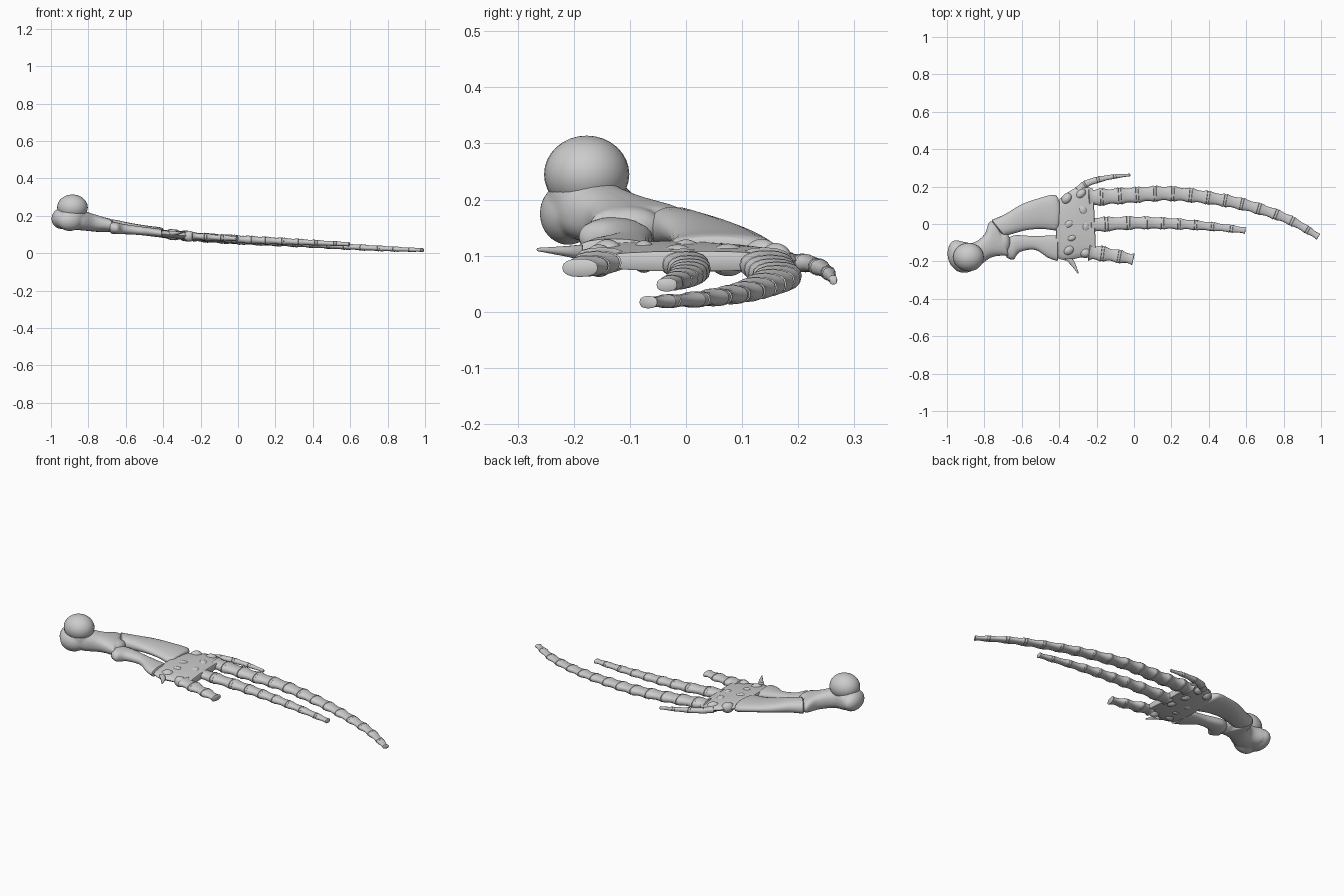
import bpy, bmesh, math
from mathutils import Vector

cube = bpy.data.objects.get("Cube")
if cube:
    bpy.data.objects.remove(cube)

bone = bpy.data.materials.new("pale grey bone")
bone.use_nodes = True
bone.diffuse_color = (0.6, 0.6, 0.6, 1)
bsdf = next(n for n in bone.node_tree.nodes if n.type == 'BSDF_PRINCIPLED')
bsdf.inputs["Base Color"].default_value = bone.diffuse_color
bsdf.inputs["Roughness"].default_value = 0.7


def finish(bm, name, angle=45):
    bmesh.ops.recalc_face_normals(bm, faces=bm.faces)
    mesh = bpy.data.meshes.new(name)
    bm.to_mesh(mesh)
    bm.free()
    mesh.materials.append(bone)
    ob = bpy.data.objects.new(name, mesh)
    bpy.context.collection.objects.link(ob)
    bpy.ops.object.select_all(action='DESELECT')
    ob.select_set(True)
    bpy.context.view_layer.objects.active = ob
    bpy.ops.object.shade_smooth_by_angle(angle=math.radians(angle))
    return ob


def spline(points, t):
    """Catmull-Rom value at t in 0..1 through tuples of any length."""
    n = len(points) - 1
    i = min(int(t * n), n - 1)
    u = t * n - i
    p0, p1, p2, p3 = (points[min(max(i + k, 0), n)] for k in (-1, 0, 1, 2))
    return [b + 0.5 * u * (c - a + u * (2*a - 5*b + 4*c - d + u * (3*(b - c) + d - a)))
            for a, b, c, d in zip(p0, p1, p2, p3)]


def skin(bm, rings, sides=20, power=0.85):
    """Skin rounded sections (centre, width vector, half thickness)."""
    # round the ends off with one smaller ring each
    def cap(end, inner):
        push = (end[0] - inner[0]).normalized() * end[2] * 0.15
        return (end[0] + push, end[1] * 0.85, end[2] * 0.8)
    rings = [cap(rings[0], rings[1])] + rings + [cap(rings[-1], rings[-2])]
    loops = []
    for c, w, t in rings:
        loop = []
        for k in range(sides):
            a = math.tau * k / sides
            cu, su = math.cos(a), math.sin(a)
            loop.append(bm.verts.new(
                c + w * math.copysign(abs(cu) ** power, cu)
                + Vector((0, 0, t * math.copysign(abs(su) ** power, su)))))
        loops.append(loop)
    for a, b in zip(loops, loops[1:]):
        for k in range(sides):
            j = (k + 1) % sides
            bm.faces.new((a[k], a[j], b[j], b[k]))
    bm.faces.new(loops[0])
    bm.faces.new(loops[-1])


def plate_bone(bm, stations, steps=24):
    """Bone from stations: upper edge x, y, lower edge x, y, z, half thickness."""
    rings = []
    for s in range(steps + 1):
        xa, ya, xb, yb, z, t = spline(stations, s / steps)
        rings.append((Vector(((xa + xb) / 2, (ya + yb) / 2, z)),
                      Vector(((xa - xb) / 2, (ya - yb) / 2, 0)), t))
    skin(bm, rings)


def ellipsoid(bm, centre, radii, turn=0):
    made = bmesh.ops.create_uvsphere(bm, u_segments=28, v_segments=16, radius=1)
    c, s = math.cos(turn), math.sin(turn)
    for v in made["verts"]:
        x, y, z = (a * b for a, b in zip(v.co, radii))
        v.co = Vector(centre) + Vector((x * c - y * s, x * s + y * c, z))


def digit(name, path, count, waist=0.8):
    """Row of waisted finger bones along stations x, y, z, half width, half thickness."""
    def frame(t):
        x, y, z, w, h = spline(path, t)
        a = Vector(spline(path, max(t - 0.01, 0))[:2])
        b = Vector(spline(path, min(t + 0.01, 1))[:2])
        d = (b - a).normalized()
        return Vector((x, y, z)), Vector((-d.y, d.x, 0)) * w, h
    bm = bmesh.new()
    for i in range(count):
        rings = []
        for k in range(9):
            u = k / 8
            c, w, h = frame((i + 0.04 + 0.84 * u) / count)
            s = waist + (1 - waist) * abs(2 * u - 1) ** 1.8
            rings.append((c, w * s, h * s))
        skin(bm, rings, 16)
        # thin joint pad before the next bone
        if i < count - 1:
            pad = []
            for u in (0.9, 0.96, 1.02):
                c, w, h = frame((i + u) / count)
                pad.append((c, w * 0.93, h * 0.93))
            skin(bm, pad, 16)
    finish(bm, name)


# Upper arm: shaft and knobs fused into one smooth body
bm = bmesh.new()
plate_bone(bm, [(-0.93, -0.09, -0.90, -0.245, 0.185, 0.055),
                (-0.86, -0.10, -0.83, -0.225, 0.178, 0.055),
                (-0.80, -0.055, -0.765, -0.18, 0.165, 0.048),
                (-0.775, 0.01, -0.70, -0.17, 0.155, 0.042),
                (-0.745, 0.015, -0.67, -0.175, 0.15, 0.038)])
ellipsoid(bm, (-0.885, -0.177, 0.20), (0.074, 0.069, 0.075))
ellipsoid(bm, (-0.945, -0.165, 0.185), (0.052, 0.08, 0.055), 0.1)
ellipsoid(bm, (-0.90, -0.21, 0.175), (0.07, 0.05, 0.056), 0.2)
ellipsoid(bm, (-0.70, -0.10, 0.152), (0.04, 0.06, 0.036))
humerus = finish(bm, "upper_arm_bone", 180)
remesh = humerus.modifiers.new("fuse", 'REMESH')
remesh.mode = 'VOXEL'
remesh.voxel_size = 0.006
remesh.use_smooth_shade = True
smooth = humerus.modifiers.new("soften", 'SMOOTH')
smooth.iterations = 6

# Ball of the shoulder joint
bm = bmesh.new()
ellipsoid(bm, (-0.885, -0.177, 0.245), (0.082, 0.076, 0.069))
finish(bm, "shoulder_ball")

# Forearm bones
bm = bmesh.new()
plate_bone(bm, [(-0.76, 0.022, -0.69, -0.065, 0.15, 0.037),
                (-0.69, 0.052, -0.64, -0.05, 0.147, 0.033),
                (-0.60, 0.105, -0.57, -0.032, 0.137, 0.027),
                (-0.50, 0.14, -0.49, -0.026, 0.124, 0.025),
                (-0.425, 0.156, -0.42, -0.034, 0.113, 0.027),
                (-0.40, 0.125, -0.405, -0.022, 0.11, 0.024)])
finish(bm, "front_forearm_bone")

bm = bmesh.new()
plate_bone(bm, [(-0.675, -0.075, -0.68, -0.18, 0.137, 0.032),
                (-0.645, -0.062, -0.645, -0.19, 0.133, 0.031),
                (-0.61, -0.06, -0.61, -0.15, 0.129, 0.027),
                (-0.53, -0.065, -0.53, -0.138, 0.121, 0.023),
                (-0.46, -0.062, -0.46, -0.18, 0.113, 0.023),
                (-0.41, -0.06, -0.41, -0.198, 0.107, 0.023)])
finish(bm, "rear_forearm_bone")

# Wrist cartilage slab
bm = bmesh.new()
plate_bone(bm, [(-0.415, 0.115, -0.415, -0.18, 0.105, 0.021),
                (-0.36, 0.165, -0.36, -0.195, 0.1, 0.023),
                (-0.29, 0.20, -0.29, -0.18, 0.095, 0.023),
                (-0.22, 0.19, -0.205, -0.17, 0.09, 0.018)])
finish(bm, "wrist_cartilage")

# Wrist bones set into the slab
bm = bmesh.new()
for x, y, rx, ry, turn in [(-0.36, 0.135, 0.026, 0.034, -0.7), (-0.275, 0.075, 0.028, 0.036, 0.4),
                           (-0.35, 0.0, 0.034, 0.027, 0.6), (-0.26, -0.015, 0.026, 0.034, 0),
                           (-0.335, -0.075, 0.032, 0.022, 0.3), (-0.35, -0.14, 0.034, 0.027, 0.6),
                           (-0.26, -0.155, 0.03, 0.027, 0.2), (-0.285, 0.16, 0.034, 0.024, 0.7)]:
    ellipsoid(bm, (x, y, 0.095 - (x + 0.3) * 0.1), (rx, ry, 0.029), turn)
finish(bm, "wrist_bones")

# Spur on the rear edge of the wrist
bm = bmesh.new()
plate_bone(bm, [(-0.33, -0.185, -0.37, -0.185, 0.106, 0.014),
                (-0.315, -0.21, -0.335, -0.222, 0.108, 0.009),
                (-0.295, -0.262, -0.30, -0.266, 0.111, 0.003)], 10)
finish(bm, "wrist_spur")

# Fingers
digit("first_finger", [(-0.30, 0.18, 0.09, 0.022, 0.017), (-0.24, 0.222, 0.085, 0.02, 0.016),
                       (-0.13, 0.25, 0.072, 0.014, 0.013), (-0.015, 0.263, 0.056, 0.007, 0.008)], 4, 0.85)
digit("second_finger", [(-0.24, 0.14, 0.088, 0.05, 0.027), (-0.04, 0.152, 0.073, 0.046, 0.026),
                        (0.18, 0.163, 0.061, 0.043, 0.024), (0.40, 0.14, 0.048, 0.038, 0.021),
                        (0.61, 0.098, 0.034, 0.034, 0.018), (0.82, 0.027, 0.023, 0.028, 0.015),
                        (0.99, -0.07, 0.017, 0.018, 0.011)], 14)
digit("third_finger", [(-0.23, -0.005, 0.088, 0.044, 0.025), (0.0, 0.006, 0.075, 0.038, 0.024),
                       (0.2, 0.002, 0.066, 0.033, 0.021), (0.4, -0.012, 0.057, 0.026, 0.017),
                       (0.6, -0.035, 0.048, 0.018, 0.012)], 9)
digit("fourth_finger", [(-0.24, -0.15, 0.092, 0.048, 0.023), (-0.12, -0.166, 0.084, 0.04, 0.02),
                        (0.0, -0.19, 0.078, 0.032, 0.016)], 3, 0.75)
